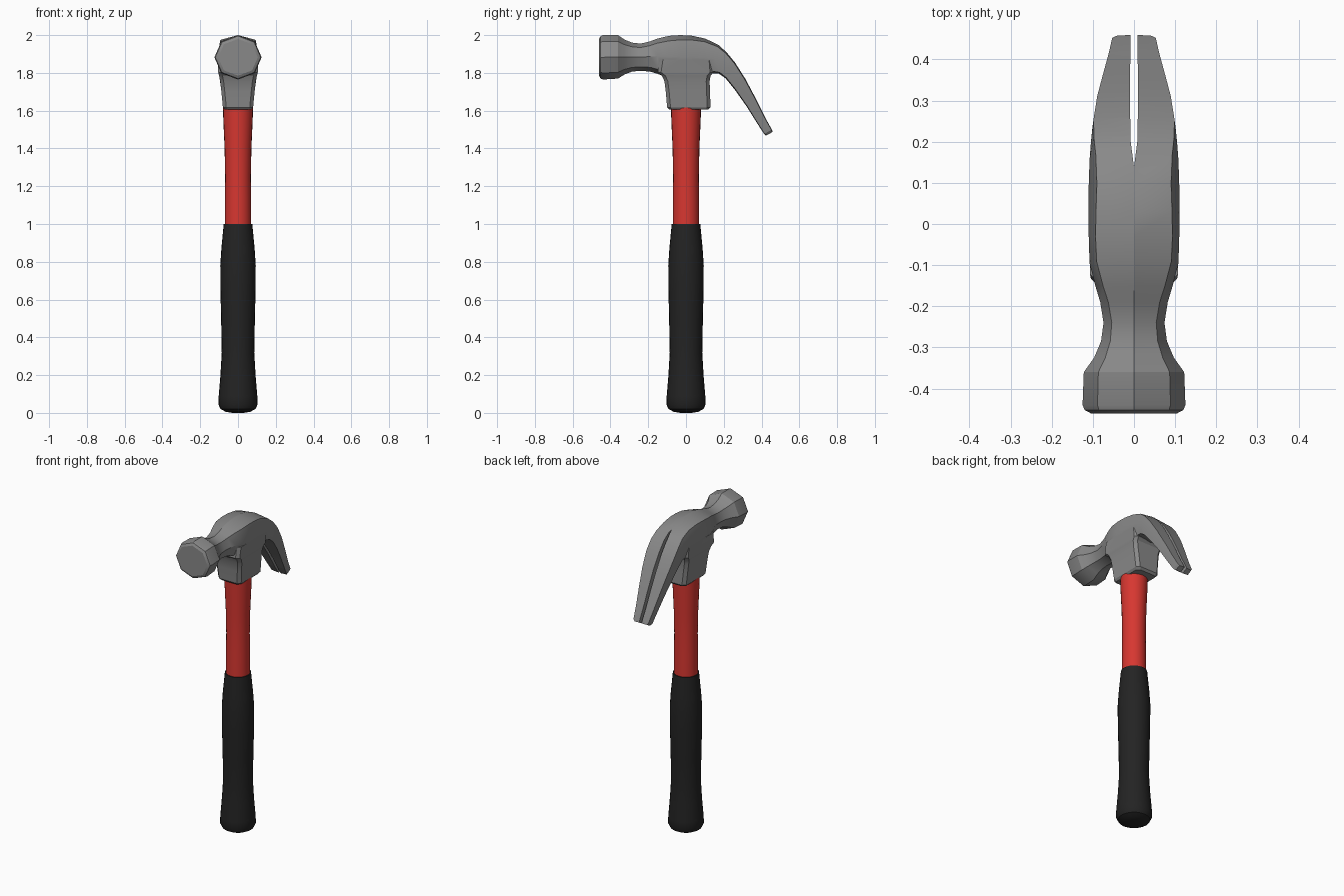
import bpy, bmesh, math
from mathutils import Vector

if "Cube" in bpy.data.objects:
    bpy.data.objects.remove(bpy.data.objects["Cube"])


def material(name, rgb):
    m = bpy.data.materials.new(name)
    m.diffuse_color = (*rgb, 1)
    m.use_nodes = True
    m.node_tree.nodes["Principled BSDF"].inputs["Base Color"].default_value = m.diffuse_color
    return m


STEEL = material("steel grey", (0.25, 0.25, 0.25))
RED = material("red", (0.68, 0.038, 0.03))
BLACK = material("black rubber", (0.017, 0.017, 0.017))


def loft(name, rings, mat):
    """Skin a list of closed rings and cap both ends."""
    bm = bmesh.new()
    loops = [[bm.verts.new(p) for p in r] for r in rings]
    n = len(loops[0])
    for a, b in zip(loops, loops[1:]):
        for i in range(n):
            j = (i + 1) % n
            bm.faces.new((a[i], a[j], b[j], b[i]))
    bm.faces.new(loops[0][::-1])
    bm.faces.new(loops[-1])
    bmesh.ops.recalc_face_normals(bm, faces=bm.faces)
    me = bpy.data.meshes.new(name)
    bm.to_mesh(me)
    bm.free()
    ob = bpy.data.objects.new(name, me)
    bpy.context.collection.objects.link(ob)
    me.materials.append(mat)
    return ob


def activate(ob):
    bpy.ops.object.select_all(action='DESELECT')
    ob.select_set(True)
    bpy.context.view_layer.objects.active = ob


def smooth(ob, deg):
    activate(ob)
    bpy.ops.object.shade_smooth_by_angle(angle=math.radians(deg))


def combine(ob, other, op):
    mod = ob.modifiers.new(op.lower(), 'BOOLEAN')
    mod.operation, mod.object, mod.solver = op, other, 'EXACT'
    activate(ob)
    bpy.ops.object.modifier_apply(modifier=mod.name)
    bpy.data.objects.remove(other, do_unlink=True)


def turned(name, profile, mat, sides=24):
    rings = [[(r * math.cos(2 * math.pi * i / sides), r * math.sin(2 * math.pi * i / sides), z)
              for i in range(sides)] for r, z in profile]
    ob = loft(name, rings, mat)
    smooth(ob, 35)


# handle: rubber grip and painted shaft
turned("grip", [(0.03, 0), (0.065, 0.006), (0.092, 0.02), (0.104, 0.045), (0.102, 0.09),
                (0.093, 0.2), (0.086, 0.32), (0.089, 0.48), (0.093, 0.65), (0.094, 0.78),
                (0.088, 0.87), (0.078, 0.975), (0.076, 1.0)], BLACK)
turned("shaft", [(0.07, 0.98), (0.069, 1.15), (0.068, 1.25), (0.071, 1.4),
                 (0.078, 1.56), (0.08, 1.63)], RED)


# head: eight-sided section from the top point to the bottom point of the side profile
def section(yt, zt, yb, zb, w, a, b):
    top, bot = Vector((0, yt, zt)), Vector((0, yb, zb))
    c, h = (top + bot) / 2, (top - bot) / 2
    return [c + h * t + Vector((x * w, 0, 0)) for x, t in
            ((0, 1), (a, b), (1, 0), (a, -b), (0, -1), (-a, -b), (-1, 0), (-a, b))]


stations = [
    (-.46, 1.98, -.46, 1.785, .105, .71, .71),
    (-.452, 1.995, -.452, 1.77, .12, .71, .71),
    (-.44, 2.0, -.44, 1.765, .125, .71, .71),
    (-.36, 2.0, -.36, 1.77, .122, .71, .71),
    (-.325, 1.976, -.325, 1.792, .097, .72, .71),
    (-.285, 1.96, -.285, 1.807, .08, .72, .71),
    (-.24, 1.955, -.24, 1.811, .074, .73, .71),
    (-.19, 1.967, -.19, 1.807, .082, .76, .72),
    (-.15, 1.982, -.15, 1.795, .094, .8, .74),
    (-.09, 1.996, -.1, 1.775, .108, .84, .76),
    (-.03, 2.0, -.03, 1.77, .11, .85, .78),
    (.03, 1.997, .03, 1.77, .11, .84, .8),
    (.1, 1.982, .09, 1.78, .11, .82, .83),
    (.17, 1.95, .14, 1.797, .108, .86, .85),
    (.215, 1.91, .175, 1.795, .105, .93, .87),
    (.26, 1.855, .21, 1.77, .101, .97, .88),
    (.315, 1.768, .26, 1.708, .091, .98, .88),
    (.37, 1.664, .322, 1.62, .076, .98, .88),
    (.42, 1.563, .377, 1.532, .062, .98, .88),
    (.455, 1.5, .413, 1.476, .054, .98, .88),
    (.46, 1.488, .424, 1.468, .044, .98, .85),
]
head = loft("hammer_head", [section(*s) for s in stations], STEEL)


# socket: chamfered block flaring into the underside of the head
def block(z, y0, y1, w, c=0.018):
    return [(w - c, y0, z), (w, y0 + c, z), (w, y1 - c, z), (w - c, y1, z),
            (c - w, y1, z), (-w, y1 - c, z), (-w, y0 + c, z), (c - w, y0, z)]


socket = loft("socket", [block(*b) for b in (
    (1.605, -.088, .118, .07), (1.618, -.1, .13, .08), (1.7, -.107, .127, .088),
    (1.755, -.114, .125, .094), (1.785, -.127, .13, .1), (1.803, -.15, .145, .105),
    (1.87, -.14, .14, .107))], STEEL)
combine(head, socket, 'UNION')

# claw slot: narrow wedge cut through the claw
plan = ((0, .138), (.008, .2), (.01, .3), (.008, .5), (-.008, .5), (-.01, .3), (-.008, .2))
slot = loft("slot_cutter", [[(x, y, z) for x, y in plan] for z in (1.3, 2.2)], STEEL)
slot.hide_render = True
combine(head, slot, 'DIFFERENCE')
smooth(head, 28)
